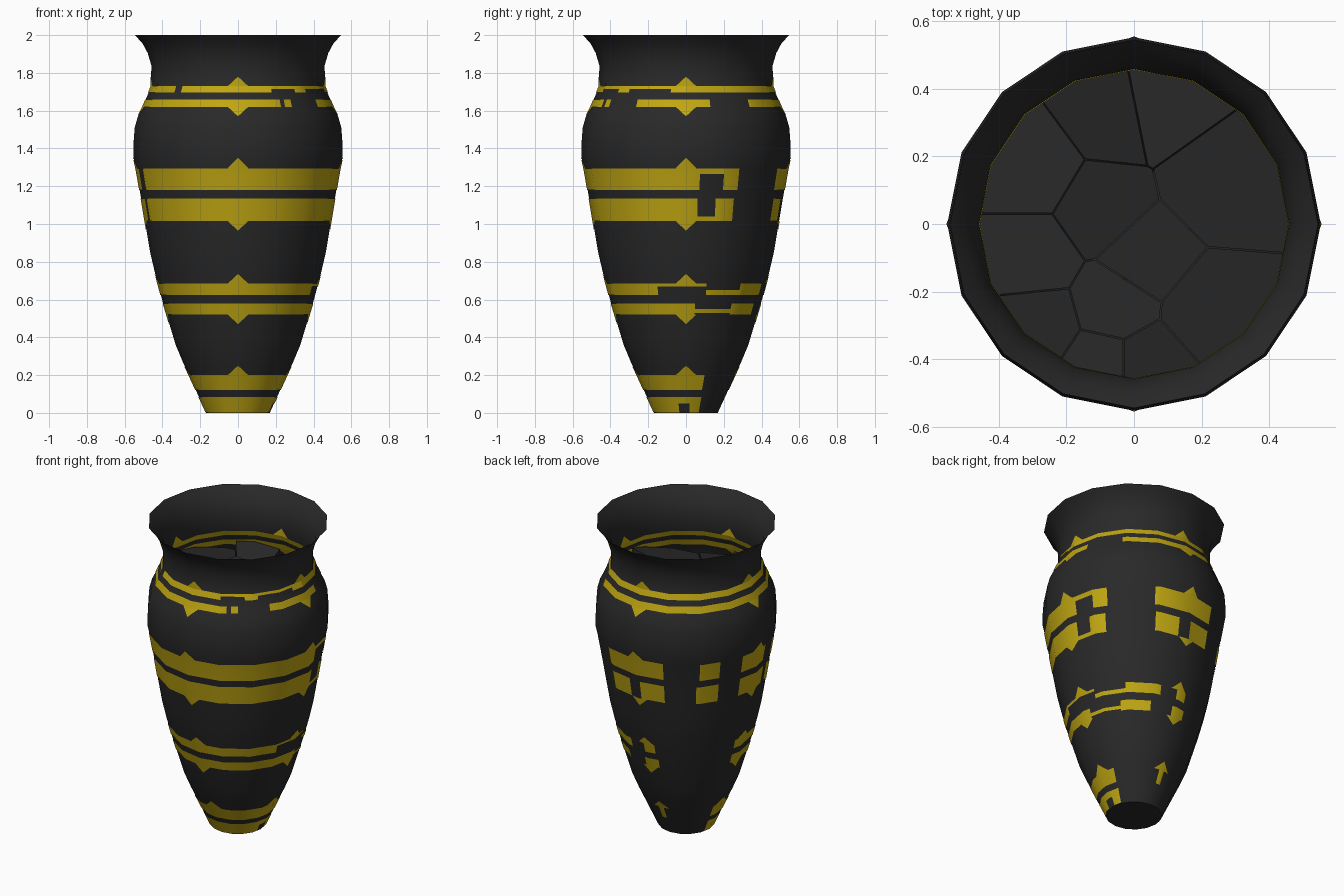
import bpy, bmesh, math, random
from mathutils import Vector

if "Cube" in bpy.data.objects:
    bpy.data.objects.remove(bpy.data.objects["Cube"])

random.seed(4)
SIDES = 16
STEP = 360 / SIDES
# (radius, height) silhouette of the vase
PROFILE = [(.168, 0), (.26, .2), (.288, .26), (.33, .36), (.366, .48), (.402, .6),
           (.437, .73), (.465, .85), (.487, .98), (.512, 1.13), (.54, 1.29), (.553, 1.35),
           (.553, 1.43), (.547, 1.51), (.53, 1.57), (.505, 1.62), (.482, 1.675), (.46, 1.73),
           (.459, 1.84), (.478, 1.905), (.505, 1.955), (.545, 2.0)]


def material(name, rgb):
    m = bpy.data.materials.new(name)
    m.diffuse_color = (*rgb, 1)
    m.use_nodes = True
    m.node_tree.nodes["Principled BSDF"].inputs["Base Color"].default_value = m.diffuse_color
    return m


def radius_at(z):
    for (r0, z0), (r1, z1) in zip(PROFILE, PROFILE[1:]):
        if z <= z1:
            return r0 + (r1 - r0) * (z - z0) / (z1 - z0)
    return PROFILE[-1][0]


def surface(deg, z, offset=0):
    """Point on the 16-sided wall; 0 degrees is the front, 90 the right side."""
    h = math.radians(STEP / 2)
    local = math.radians(deg % STEP) - h
    r = (radius_at(z) + offset) * math.cos(h) / math.cos(local)
    a = math.radians(deg)
    return Vector((r * math.sin(a), -r * math.cos(a), z))


def finish(bm, name, mat, smooth=True):
    me = bpy.data.meshes.new(name)
    bm.to_mesh(me)
    bm.free()
    ob = bpy.data.objects.new(name, me)
    bpy.context.collection.objects.link(ob)
    me.materials.append(mat)
    if smooth:
        bpy.ops.object.select_all(action='DESELECT')
        bpy.context.view_layer.objects.active = ob
        ob.select_set(True)
        bpy.ops.object.shade_smooth_by_angle(angle=math.radians(35))
    return ob


dark = material("dark_glaze", (.022, .022, .022))
gold = material("gold_paint", (.52, .38, .006))

# Vase body: one open wall with a closed foot
bm = bmesh.new()
rings = [[bm.verts.new(surface(i * STEP, z)) for i in range(SIDES)] for r, z in PROFILE]
for lo, hi in zip(rings, rings[1:]):
    for i in range(SIDES):
        j = (i + 1) % SIDES
        bm.faces.new((lo[i], lo[j], hi[j], hi[i]))
bm.faces.new(rings[0][::-1])
finish(bm, "vase_body", dark)


def patch(bm, a0, a1, z0, z1, off):
    """Painted rectangle that follows the facets of the wall."""
    angs = [a0] + [k * STEP for k in range(-20, 40) if a0 + .1 < k * STEP < a1 - .1] + [a1]
    zs = [z0] + [z for r, z in PROFILE if z0 + .004 < z < z1 - .004] + [z1]
    grid = [[bm.verts.new(surface(a, z, off)) for a in angs] for z in zs]
    for lo, hi in zip(grid, grid[1:]):
        for i in range(len(angs) - 1):
            q = (lo[i], lo[i + 1], hi[i + 1], hi[i])
            bm.faces.new(q if off > 0 else q[::-1])


def spike(bm, deg, base, tip, off):
    """Small triangle folded over a facet edge."""
    w = math.degrees(.055 / radius_at(base))
    l, c, r, t = (bm.verts.new(surface(a, z, off)) for a, z in
                  ((deg - w, base), (deg, base), (deg + w, base), (deg, tip)))
    for f in ((l, c, t), (c, r, t)):
        bm.faces.new(f if (tip > base) == (off > 0) else f[::-1])


# Each pair of bands: heights, spike tips, worn angle spans that keep their paint
BANDS = {
    "neck": dict(low=(1.62, 1.66), high=(1.695, 1.73), tips=(1.57, 1.78),
                 low_spans=[(-228, 27), (30, 35), (58, 105)],
                 high_spans=[(-270, -45), (-40, 22), (40, 50), (80, 90)],
                 scraps=[(22, 40, 1.715, 1.73), (50, 80, 1.715, 1.73)]),
    "shoulder": dict(low=(1.015, 1.135), high=(1.18, 1.295), tips=(.965, 1.35),
                     low_spans=[(-73, 97), (108, 120), (155, 173), (182, 200), (222, 238), (255, 283)],
                     high_spans=[(-70, 98), (112, 122), (154, 200), (224, 238), (255, 280)],
                     scraps=[(98, 112, 1.265, 1.295), (97, 108, 1.015, 1.04)]),
    "belly": dict(low=(.52, .58), high=(.625, .685), tips=(.47, .735),
                  low_spans=[(-100, 97), (128, 155), (176, 190)],
                  high_spans=[(-100, 69), (133, 163), (178, 188)],
                  scraps=[(69, 105, .67, .685), (105, 133, .625, .65), (97, 128, .53, .55)]),
    "foot": dict(low=(.003, .085), high=(.12, .2), tips=(None, .25),
                 low_spans=[(-105, 78), (96, 113)],
                 high_spans=[(-105, 112), (176, 184)],
                 scraps=[(78, 96, .05, .085)]),
}
for name, b in BANDS.items():
    # the neck paint also shows on the inside of the thin wall
    for side, off in [("outer", .003)] + ([("inner", -.003)] if name == "neck" else []):
        bm = bmesh.new()
        if side == "inner":
            patch(bm, 0, 360, *b["low"], off)
            patch(bm, 0, 360, *b["high"], off)
        else:
            for a0, a1 in b["low_spans"]:
                patch(bm, a0, a1, *b["low"], off)
            for a0, a1 in b["high_spans"]:
                patch(bm, a0, a1, *b["high"], off)
            for s in b["scraps"]:
                patch(bm, *s, off)
        for deg in (0, 90, 180, 270):
            if b["tips"][0]:
                spike(bm, deg, b["low"][0], b["tips"][0], off)
            spike(bm, deg, b["high"][1], b["tips"][1], off)
        finish(bm, f"{name}_band_{side}", gold)

# Broken filling inside: a prism split into tilted cells around seed points
SEEDS = [(.25, .12), (.22, -.26), (-.3, .16), (-.3, -.1), (-.28, -.3), (-.06, -.24),
         (.04, -.42), (-.1, -.42), (-.07, .33), (.08, .36), (-.1, .04), (.03, -.1)]


def cut(bm, co, no):
    bmesh.ops.bisect_plane(bm, geom=bm.verts[:] + bm.edges[:] + bm.faces[:],
                           plane_co=co, plane_no=no, clear_outer=True)
    bmesh.ops.holes_fill(bm, edges=[e for e in bm.edges if e.is_boundary], sides=0)


for n, s in enumerate(SEEDS):
    p = Vector((*s, 0))
    bm = bmesh.new()
    lo, hi = ([bm.verts.new((.475 * math.sin(math.radians(i * STEP)),
                             -.475 * math.cos(math.radians(i * STEP)), z))
               for i in range(SIDES)] for z in (1.44, 1.67))
    for i in range(SIDES):
        j = (i + 1) % SIDES
        bm.faces.new((lo[i], lo[j], hi[j], hi[i]))
    bm.faces.new(lo[::-1])
    bm.faces.new(hi)
    for t in SEEDS:
        if t != s:
            q = Vector((*t, 0))
            d = (q - p).normalized()
            cut(bm, (p + q) / 2 - d * .002, d)
    tilt = Vector((random.uniform(-.2, .2), random.uniform(-.2, .2), 1)).normalized()
    cut(bm, p + Vector((0, 0, random.uniform(1.58, 1.64))), tilt)
    finish(bm, f"filling_chunk_{n + 1}", dark, smooth=False)
